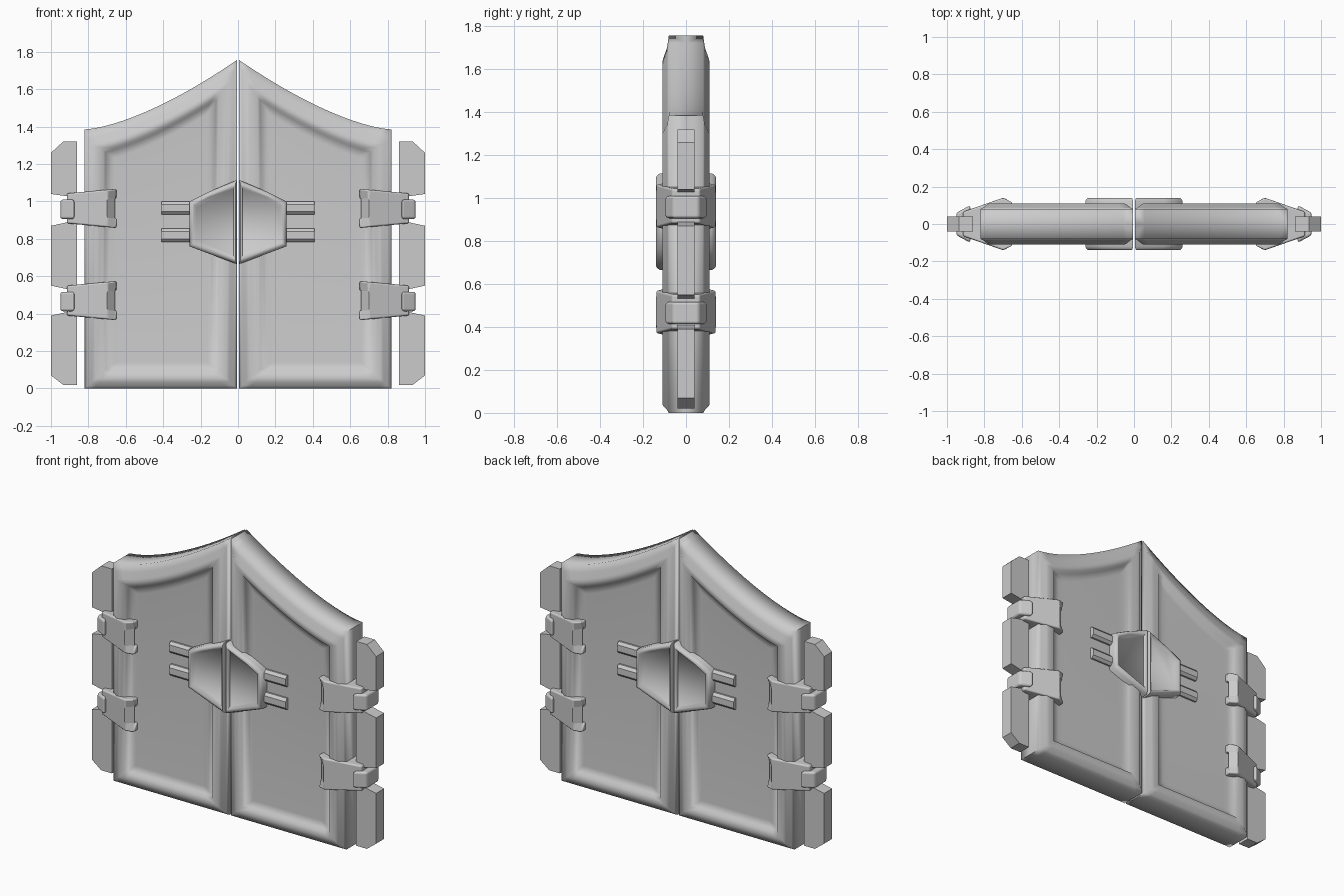
import bpy, bmesh, math

cube = bpy.data.objects.get("Cube")
if cube:
    bpy.data.objects.remove(cube, do_unlink=True)

grey = bpy.data.materials.new("plain_grey")
grey.use_nodes = True
colour = (0.6, 0.6, 0.6, 1)
grey.diffuse_color = colour
grey.node_tree.nodes["Principled BSDF"].inputs["Base Color"].default_value = colour


def loft(name, rings, caps=None, bevel=0, sharp=None):
    """Join rings of (x, depth, z), cap the front, then mirror across x and y."""
    bm = bmesh.new()
    loops = [[bm.verts.new((x, -d, z)) for x, d, z in ring] for ring in rings]
    count = len(loops[0])
    for a, b in zip(loops, loops[1:]):
        for i in range(count):
            j = (i + 1) % count
            bm.faces.new((a[i], a[j], b[j], b[i]))
    for cap in caps or [range(count)]:
        bm.faces.new([loops[-1][i] for i in cap])
    mesh = bpy.data.meshes.new(name)
    bm.to_mesh(mesh)
    bm.free()
    mesh.materials.append(grey)
    if sharp is not None or bevel:
        mesh.polygons.foreach_set("use_smooth", [True] * len(mesh.polygons))
    if sharp is not None:
        mesh.set_sharp_from_angle(angle=math.radians(sharp))
    obj = bpy.data.objects.new(name, mesh)
    bpy.context.collection.objects.link(obj)
    mirror = obj.modifiers.new("both_sides", 'MIRROR')
    mirror.use_axis = (True, True, False)
    if bevel:
        mod = obj.modifiers.new("soft_edges", 'BEVEL')
        mod.width = bevel
        mod.segments = 3
        mod.harden_normals = True


def plate(name, outline, depths, **options):
    """Plate from an (x, z) outline with a half thickness for each point."""
    back = [(x, 0, z) for x, z in outline]
    front = [(x, d, z) for (x, z), d in zip(outline, depths)]
    loft(name, [back, front], **options)


# Door leaves: swept top edge, rounded frame and shallow sunken panel
STEPS = 16
INNER, OUTER = 0.005, 0.82


def top_edge(x):
    return 1.385 + 0.375 * max(0, 1 - x / OUTER) ** 1.5


def door_ring(side, top, depth):
    width = OUTER - INNER - 2 * side
    xs = [INNER + side + width * i / STEPS for i in range(STEPS + 1)]
    lower = [(x, depth, side * 0.87) for x in xs]
    upper = [(x, depth, top_edge(x) - top) for x in reversed(xs)]
    return lower + upper


# Side inset, top inset and half thickness of each ring
frame_profile = [(0, 0, 0), (0, 0, 0.08), (0.015, 0.045, 0.088), (0.04, 0.085, 0.108),
                 (0.06, 0.1, 0.11), (0.098, 0.125, 0.11), (0.112, 0.14, 0.091),
                 (0.148, 0.175, 0.083), (0.16, 0.187, 0.082)]
last = 2 * STEPS + 1
panel = [(i, i + 1, last - 1 - i, last - i) for i in range(STEPS)]
loft("door_leaves", [door_ring(*p) for p in frame_profile], caps=panel, sharp=80)


# Central latch: a broad raised rim around a dished plate
def latch_ring(s, depth):
    return [(INNER + s * 0.5, depth, 0.665 + s * 1.2), (0.26 - s, depth, 0.76 + s * 0.8),
            (0.26 - s, depth, 1.0 - s * 0.8), (0.16 - s * 0.3, depth, 1.05 - s),
            (INNER + s * 0.5, depth, 1.115 - s * 1.2)]


loft("latch_plate", [latch_ring(0, 0), latch_ring(0, 0.12), latch_ring(0.006, 0.133),
                     latch_ring(0.015, 0.14), latch_ring(0.026, 0.138),
                     latch_ring(0.04, 0.118)], sharp=70)

# Latch bars with chamfered fronts, rising just above the panel
for label, z in (("lower", 0.82), ("upper", 0.965)):
    def bar_ring(half, depth):
        return [(0.22, depth, z - half), (0.41, depth, z - half),
                (0.41, depth, z + half), (0.22, depth, z + half)]
    loft(label + "_latch_bars", [bar_ring(0.036, 0), bar_ring(0.036, 0.093),
                                 bar_ring(0.02, 0.108)])

# Hinges: tapering strap with a hollowed inner end, and a rounded knuckle
half = [(0.7, -0.052, 0.14), (0.65, -0.052, 0.092), (0.65, -0.105, 0.12),
        (0.7, -0.1, 0.14), (0.915, -0.08, 0.065)]
strap = half + [(x, -h, d) for x, h, d in reversed(half)]
strap_faces = [(0, 1, 2, 3), (0, 3, 4, 5, 6, 9), (9, 6, 7, 8), (1, 0, 9, 8)]
knuckle = [(0.875, -0.052, 0.1), (0.95, -0.052, 0.06),
           (0.95, 0.052, 0.06), (0.875, 0.052, 0.1)]
for label, z in (("lower", 0.47), ("upper", 0.963)):
    plate(label + "_hinge_straps", [(x, z + h) for x, h, d in strap],
          [d for x, h, d in strap], caps=strap_faces, bevel=0.01)
    plate(label + "_hinge_knuckles", [(x, z - 0.005 + h) for x, h, d in knuckle],
          [d for x, h, d in knuckle], bevel=0.014)

# Side posts: three chamfered blocks on each side
posts = {
    "lower": [(0.86, 0.02), (0.935, 0.02), (1, 0.07), (1, 0.39), (0.86, 0.42)],
    "middle": [(0.86, 0.52), (1, 0.55), (1, 0.87), (0.86, 0.9)],
    "upper": [(0.86, 1.02), (1, 1.04), (1, 1.26), (0.935, 1.32), (0.86, 1.32)],
}
for label, outline in posts.items():
    plate(label + "_side_posts", outline, [0.04] * len(outline))
